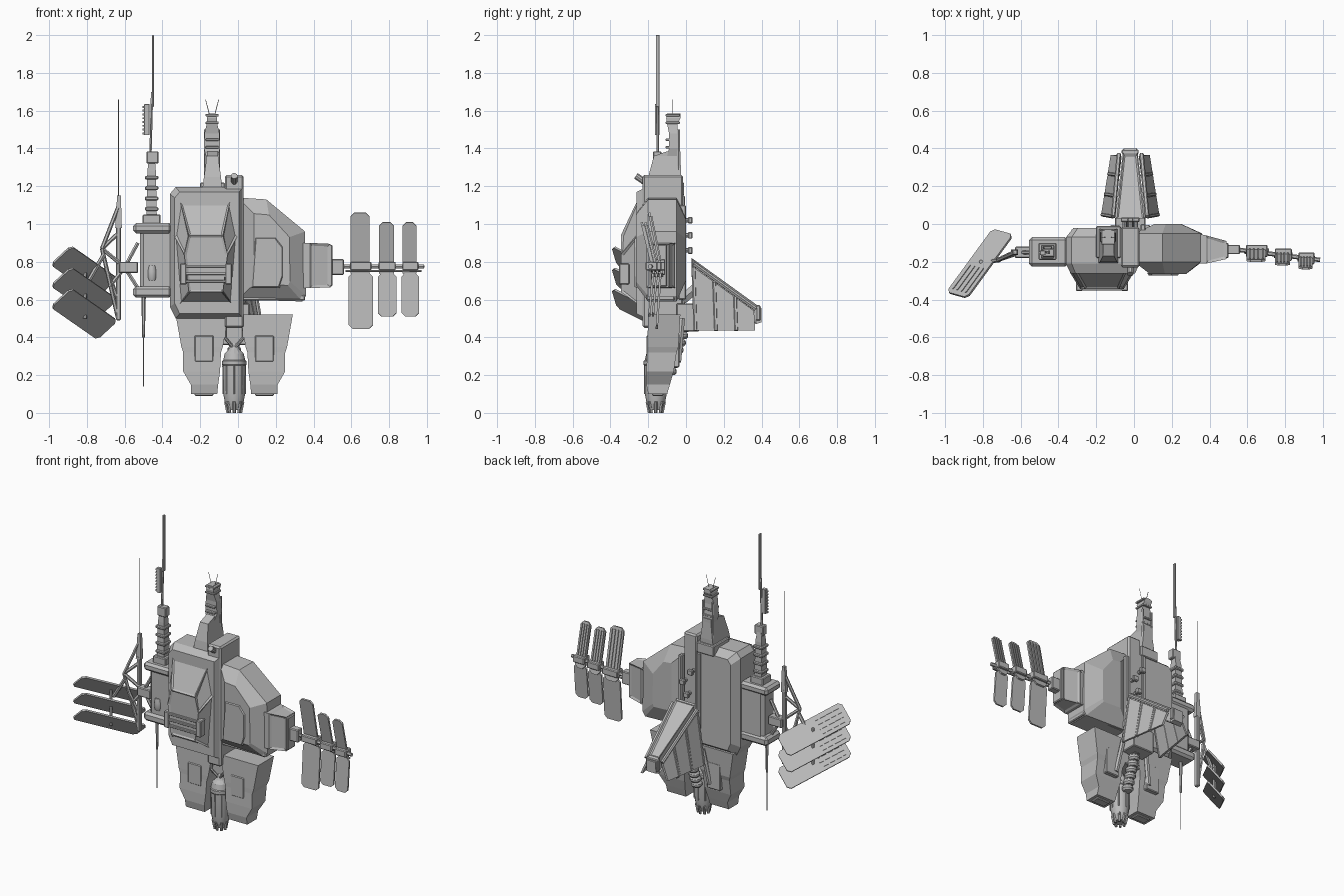
import bpy, bmesh, math
from mathutils import Vector

cube = bpy.data.objects.get("Cube")
if cube:
    bpy.data.objects.remove(cube)

grey = bpy.data.materials.new("hull_grey")
grey.use_nodes = True
grey.diffuse_color = (0.5, 0.5, 0.5, 1)
grey.node_tree.nodes["Principled BSDF"].inputs["Base Color"].default_value = (0.5, 0.5, 0.5, 1)
MID = -0.02  # mirror plane of the hull


def finish(name, bm, bevel=0):
    bmesh.ops.recalc_face_normals(bm, faces=bm.faces)
    me = bpy.data.meshes.new(name)
    bm.to_mesh(me)
    bm.free()
    me.materials.append(grey)
    ob = bpy.data.objects.new(name, me)
    bpy.context.collection.objects.link(ob)
    if bevel:
        m = ob.modifiers.new("bevel", "BEVEL")
        m.width, m.segments = bevel, 1
    return ob


def loft(name, rings, bevel=0, panel=0):
    """Skin equal-length point rings, cap the ends, optionally inset the panels."""
    bm = bmesh.new()
    vs = [[bm.verts.new(p) for p in r] for r in rings]
    n = len(vs[0])
    for a, b in zip(vs, vs[1:]):
        for i in range(n):
            bm.faces.new((a[i], a[(i + 1) % n], b[(i + 1) % n], b[i]))
    bm.faces.new(vs[0])
    bm.faces.new(vs[-1])
    if panel:
        bmesh.ops.recalc_face_normals(bm, faces=bm.faces)
        big = [f for f in bm.faces if f.calc_area() > 0.012]
        bmesh.ops.inset_individual(bm, faces=big, thickness=panel, depth=-0.007)
    return finish(name, bm, bevel)


def stack(name, rows, bevel=0):
    """Rectangular sections (z, x0, x1, y0, y1) joined upward."""
    return loft(name, [[(a, c, z), (b, c, z), (b, d, z), (a, d, z)] for z, a, b, c, d in rows], bevel)


def box(name, x0, x1, y0, y1, z0, z1, bevel=0.005):
    return stack(name, [(z0, x0, x1, y0, y1), (z1, x0, x1, y0, y1)], bevel)


def slab(name, outline, levels, panel=0):
    """Front outline in x, z repeated at depths (y, inset)."""
    xs, zs = zip(*outline)
    cx, cz = (min(xs) + max(xs)) / 2, (min(zs) + max(zs)) / 2
    hx, hz = max(xs) - cx, max(zs) - cz
    return loft(name, [[(cx + (x - cx) * (1 - i / hx), y, cz + (z - cz) * (1 - i / hz))
                        for x, z in outline] for y, i in levels], panel=panel)


def rod(name, a, b, r, r2=None, n=6):
    a, b = Vector(a), Vector(b)
    q = (b - a).to_track_quat("Z", "Y")
    return loft(name, [[p + q @ Vector((s * math.cos(2 * math.pi * i / n), s * math.sin(2 * math.pi * i / n), 0))
                        for i in range(n)] for p, s in ((a, r), (b, r2 or r))])


def lathe(name, x, y, rows, n=12):
    ob = loft(name, [[(x + r * math.cos(2 * math.pi * i / n), y + r * math.sin(2 * math.pi * i / n), z)
                      for i in range(n)] for z, r in rows])
    for p in ob.data.polygons:
        p.use_smooth = abs(p.normal.z) < 0.3
    return ob


def plate(name, centre, u, v, thick, corner=0.02):
    """Rounded plate spanned by half-vectors u and v."""
    c, u, v = Vector(centre), Vector(u), Vector(v)
    w = u.cross(v).normalized() * thick / 2
    a, b = 1 - corner / u.length, 1 - corner / v.length
    pts = [(1, b), (a, 1), (-a, 1), (-1, b), (-1, -b), (-a, -1), (a, -1), (1, -b)]
    return loft(name, [[c + u * s + v * t + w * k for s, t in pts] for k in (-1, 1)])


# Main hull blocks
slab("cockpit_block", [(-.36, .56), (-.33, .5), (.03, .5), (.03, 1.195), (-.33, 1.195), (-.36, 1.16)],
     [(-.02, .04), (-.07, 0), (-.21, 0), (-.262, .025)])
slab("side_block", [(0, .60), (.34, .59), (.36, .62), (.355, .96), (.15, 1.13), (0, 1.14)],
     [(0, .11), (-.05, 0), (-.2, 0), (-.265, .085)])
box("side_block_lip", .0, .355, -.21, -.06, .595, .625)
slab("side_front_panel", [(.07, .66), (.22, .66), (.24, .72), (.24, .88), (.2, .93), (.09, .93)],
     [(-.26, 0), (-.272, .008)])

# Cockpit canopy with inset panels
loft("canopy", [[(x, -.255, z) for x, z in ((-.31, 1.13), (-.04, 1.13), (0, .94), (-.03, .575), (-.31, .575), (-.34, .94))],
                [(x, -.345, z) for x, z in ((-.26, .94), (-.08, .94), (-.055, .84), (-.08, .64), (-.26, .64), (-.285, .84))]],
     panel=.014)
for z in (.69, .73, .77):
    box("canopy_rail", -.3, -.04, -.352, -.33, z, z + .014, .002)
for s in (-1, 1):
    box("canopy_clamp", -.17 + s * .12 - .018, -.17 + s * .12 + .018, -.355, -.3, .68, .79)

# Spine with top lamp and back knobs
box("spine", -.07, .03, -.23, -.015, .45, 1.26, .01)
rod("top_lamp", (-.02, -.2, 1.21), (-.02, -.265, 1.255), .018, n=10)
for x, z in ((-.05, 1.02), (.01, .94), (-.02, .86)):
    rod("back_knob", (x, -.03, z), (x, .03, z), .012, n=8)
    box("knob_head", x - .02, x + .02, .01, .035, z - .018, z + .018)
box("back_rail_left", -.1, -.075, -.04, -.005, .55, 1.15)
box("back_rail_right", .035, .06, -.04, .0, .6, 1.1)

# Lower legs, mirrored about the hull centre
for side, s in (("right", 1), ("left", -1)):
    rows = [(.1, .23, .09, -.2, -.1), (.15, .23, .085, -.21, -.085), (.22, .27, .075, -.21, -.065),
            (.32, .27, .07, -.205, -.05), (.35, .28, .06, -.205, -.04), (.52, .31, .03, -.2, -.03)]
    stack(side + "_leg", [(z, MID - s * a, MID - s * b, c, d) for z, a, b, c, d in rows])
    xa, xb = sorted((MID - s * .11, MID - s * .21))
    box(side + "_leg_nozzle", xa, xb, -.18, -.12, .09, .11)
    box(side + "_leg_hatch", xa, xb, -.21, -.2, .27, .41)
    box(side + "_leg_back_hatch", xa, xb, -.07, -.035, .24, .42)
    rod(side + "_leg_pipe", (MID - s * .09, -.02, .5), (MID - s * .13, -.04, .27), .016)
    rod(side + "_pod_strut", (MID, -.17, .34), (MID - s * .05, -.19, .4), .008)
    rod(side + "_pod_strut_upper", (MID - s * .05, -.19, .4), (MID - s * .05, -.19, .47), .01)
box("leg_bridge", -.1, .06, -.17, -.04, .36, .52)

# Engine pod, claws and ribbed hose
lathe("engine_pod", MID, -.16, [(.015, .035), (.05, .048), (.1, .058), (.25, .06), (.255, .064),
                                (.275, .064), (.28, .058), (.315, .05), (.335, .03), (.37, .012)])
for i in range(8):
    a = i * math.pi / 4
    c, d = math.cos(a), math.sin(a)
    rod("pod_claw", (MID + c * .046, -.16 + d * .046, .06), (MID + c * .034, -.16 + d * .034, 0), .009)
    rod("pod_rib", (MID + c * .058, -.16 + d * .058, .1), (MID + c * .06, -.16 + d * .06, .25), .004)
for i in range(7):
    z = .2 + i * .038
    lathe("hose_ring", MID, -.085 + i * .012, [(z, .026), (z + .012, .036), (z + .026, .036), (z + .04, .026)])

# Tail: sloped wedge with ribbed side fins
loft("tail_wedge", [[(MID + a, y, z) for a, z in ((-w, z0), (w, z0), (w * .9, z1), (-w * .9, z1))]
                    for y, w, z0, z1 in ((.03, .08, .72, .82), (.37, .04, .47, .575), (.4, .035, .48, .555))], panel=.012)
box("tail_root", -.1, .06, -.05, .07, .43, .58)
rod("tail_strut", (MID, -.02, .6), (MID, .1, .7), .03)
box("tail_tip", -.065, .025, .37, .395, .49, .57)
for s in (-1, 1):
    for k in range(3):
        ys = [(.05 + .108 * k, .04 + .11 * k), (.15 + .108 * k, .14 + .11 * k)]
        quad = []
        for low, top in ys:
            quad.append([(MID + s * (.155 - low * .16), low, .435), (MID + s * (.095 - top * .12), top, .8 - top * .72)])
        pts = [quad[0][0], quad[1][0], quad[1][1], quad[0][1]]
        loft("tail_fin", [[(x + d, y, z) for x, y, z in pts] for d in (-.007, .007)])
        rod("fin_rib", quad[0][0], quad[0][1], .011)
    rod("fin_top_rail", (MID + s * .09, .04, .79), (MID + s * .06, .37, .55), .012)

# Dorsal tower with whiskers
stack("tower", [(1.1, -.2, -.075, -.22, -.03), (1.25, -.18, -.09, -.2, -.025), (1.36, -.165, -.105, -.17, -.03),
                (1.385, -.165, -.105, -.1, -.03)])
stack("tower_head", [(1.36, -.17, -.105, -.1, -.035), (1.4, -.18, -.095, -.09, -.035), (1.48, -.178, -.098, -.09, -.045),
                     (1.53, -.165, -.11, -.1, -.045), (1.56, -.165, -.11, -.105, -.03), (1.585, -.155, -.12, -.1, -.03)])
for z in (1.4, 1.44, 1.53, 1.57):
    box("tower_band", -.172, -.102, -.108, -.032, z, z + .012, .002)
box("tower_collar", -.2, -.07, -.18, -.01, 1.15, 1.22)
for s in (-1, 1):
    rod("whisker", (-.137 + s * .012, -.07, 1.57), (-.137 + s * .035, -.07, 1.66), .0018, n=4)
    rod("tower_side_bar", (-.137 + s * .035, -.04, 1.2), (-.137 + s * .035, -.04, 1.5), .008)

# Right equipment box
stack("arm_box", [(.63, -.52, -.34, -.21, -.08), (1.0, -.52, -.34, -.21, -.08)], .02)
for z0, z1 in ((.61, .67), (.95, 1.005)):
    stack("box_flange", [(z0, -.555, -.35, -.225, -.07), (z1, -.555, -.35, -.225, -.07)], .015)
lathe("box_hatch", -.455, -.2, [(.7, .02), (.72, .026), (.75, .026), (.78, .02)], 8)

# Antenna mast and lower needle
box("mast_base", -.505, -.41, -.19, -.1, 1, 1.05)
stack("mast", [(1.05, -.485, -.43, -.175, -.115), (1.28, -.48, -.435, -.17, -.12), (1.34, -.472, -.44, -.165, -.13)])
for i in range(4):
    box("mast_band", -.493, -.422, -.182, -.11, 1.07 + i * .055, 1.09 + i * .055)
box("mast_head", -.485, -.42, -.175, -.13, 1.32, 1.385)
rod("mast_rod", (-.463, -.15, 1.38), (-.455, -.15, 1.7), .007)
box("mast_comb", -.497, -.468, -.165, -.14, 1.47, 1.635, .002)
for i in range(8):
    box("comb_tooth", -.505, -.49, -.16, -.145, 1.475 + i * .02, 1.485 + i * .02, 0)
box("mast_tip", -.455, -.445, -.16, -.14, 1.62, 2.0, .002)
rod("needle_base", (-.5, -.15, .62), (-.5, -.15, .4), .012, .007)
rod("needle", (-.5, -.15, .41), (-.5, -.15, .14), .003)

# Right truss
top, low, apex, hub = (-.63, -.15, 1.1), (-.635, -.15, .5), (-.72, -.19, .87), (-.6, -.15, .77)
box("truss_mast", -.645, -.62, -.165, -.135, .49, 1.0)
stack("truss_top", [(.98, -.65, -.615, -.165, -.135), (1.15, -.64, -.62, -.16, -.14)])
rod("truss_antenna", (-.632, -.15, 1.15), (-.632, -.15, 1.66), .002, n=4)
for a, b in ((top, apex), (low, apex), (apex, hub), ((-.68, -.17, .67), hub), ((-.635, -.15, .95), apex),
             ((-.635, -.15, .6), (-.7, -.18, .77)), ((-.53, -.15, .9), hub), ((-.53, -.15, .66), hub)):
    rod("truss_beam", a, b, .011)
box("truss_hub", -.63, -.53, -.18, -.12, .74, .8)
rod("panel_link", (-.71, -.19, .84), (-.79, -.2, .7), .012)
rod("panel_spindle", (-.81, -.2, .5), (-.81, -.2, .76), .01)

# Right solar panels
U, V = Vector((.122, .167, -.085)), Vector((.054, -.015, .05))
N = U.cross(V).normalized()
for k in range(3):
    c = Vector((-.815, -.21, .525 + .112 * k))
    plate("right_panel", c, U, V, .012)
    for j in range(4):
        plate("right_panel_rib", c - U * .5 + V * (j * .42 - .63) - N * .006, U * .38, V * .06, .009, .002)

# Left arm and solar blades
loft("arm_block", [[(x, a, z0), (x, b, z0), (x, b, z1), (x, a, z1)] for x, a, b, z0, z1 in
                   ((.33, -.21, -.05, .66, .9), (.38, -.21, -.06, .66, .9), (.49, -.185, -.09, .665, .895))], panel=.02)
box("arm_end_cap", .475, .5, -.18, -.1, .67, .89)
box("arm_joint", .49, .56, -.16, -.11, .73, .815)
rod("blade_axle", (.54, -.135, .775), (.985, -.19, .775), .012)
rod("blade_axle_lower", (.57, -.14, .75), (.97, -.19, .75), .006)
for x, w, y, z0, z1 in ((.65, .064, -.145, .445, 1.06), (.79, .05, -.165, .51, 1.01), (.912, .047, -.185, .51, 1.01)):
    h = (z1 - .72) / 2
    up = Vector((0, -.035, h))
    c = Vector((x - .004, y - .015, .72 + h))
    plate("blade_upper", c, (w * .78, 0, 0), up, .012)
    for j in range(4):
        plate("blade_rib", c + Vector((w * (j * .36 - .54), .008, 0)) + up * .2, (.004, 0, 0), up * .7, .009, .001)
    h = (.74 - z0) / 2
    plate("blade_lower", (x, y, z0 + h), (w, 0, 0), (0, .01, h), .012)
    box("blade_clamp", x - w * .9, x + w * .9, y - .03, y + .035, .755, .8)
